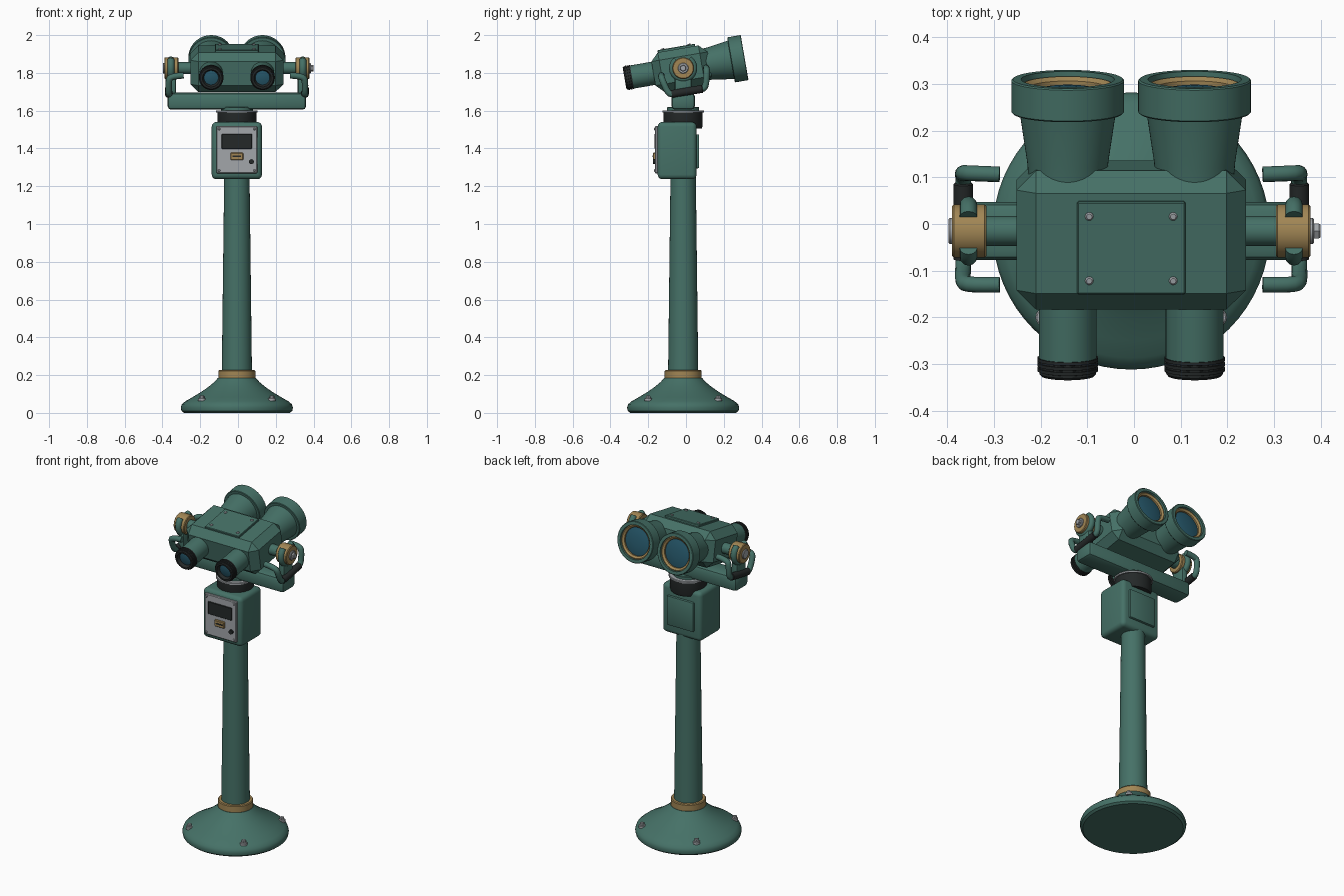
import bpy, bmesh
from math import radians, sin, cos, pi
from mathutils import Matrix, Vector

if "Cube" in bpy.data.objects:
    bpy.data.objects.remove(bpy.data.objects["Cube"])


def material(name, r, g, b):
    m = bpy.data.materials.new(name)
    m.diffuse_color = (r, g, b, 1)
    m.use_nodes = True
    m.node_tree.nodes["Principled BSDF"].inputs["Base Color"].default_value = m.diffuse_color
    return m


GREEN = material("green_paint", 0.06, 0.165, 0.135)
BRASS = material("brass", 0.36, 0.24, 0.09)
BLACK = material("black_rubber", 0.018, 0.022, 0.022)
STEEL = material("steel", 0.36, 0.38, 0.4)
GLASS = material("blue_glass", 0.02, 0.1, 0.15)

T = Matrix.Translation
STAND = T((-0.006, -0.015, 0))                                   # column axis frame
HEAD = STAND @ T((0, 0, 1.825)) @ Matrix.Rotation(radians(9.8), 4, 'X')  # tilted head frame
TO_Y = Matrix.Rotation(-pi / 2, 4, 'X')                          # lathe axis z -> +y


def to_x(s):
    return Matrix.Rotation(s * pi / 2, 4, 'Y')                   # lathe axis z -> +-x


def finish(name, bm, mat, M):
    bmesh.ops.remove_doubles(bm, verts=bm.verts, dist=1e-5)
    bmesh.ops.recalc_face_normals(bm, faces=bm.faces)
    bm.transform(M)
    me = bpy.data.meshes.new(name)
    bm.to_mesh(me)
    bm.free()
    me.materials.append(mat)
    ob = bpy.data.objects.new(name, me)
    bpy.context.collection.objects.link(ob)
    return ob


def lathe(name, profile, mat, M=STAND, seg=48):
    bm = bmesh.new()
    vs = [bm.verts.new((r, 0, z)) for r, z in profile]
    es = [bm.edges.new(p) for p in zip(vs, vs[1:])]
    bmesh.ops.spin(bm, geom=vs + es, cent=(0, 0, 0), axis=(0, 0, 1),
                   angle=2 * pi, steps=seg, use_duplicate=False)
    return finish(name, bm, mat, M)


def disc(name, r, z0, z1, mat, M=STAND, seg=32, c=0.003):
    return lathe(name, [(0, z0), (r, z0), (r, z1 - c), (r - c, z1), (0, z1)], mat, M, seg)


def box(name, lo, hi, mat, M=STAND, bevel=0.0, seg=1):
    bm = bmesh.new()
    bmesh.ops.create_cube(bm, size=1)
    lo, hi = Vector(lo), Vector(hi)
    for v in bm.verts:
        v.co = Vector([lo[i] + (hi[i] - lo[i]) * (v.co[i] + 0.5) for i in range(3)])
    if bevel:
        bmesh.ops.bevel(bm, geom=bm.edges[:], offset=bevel, segments=seg,
                        profile=0.5, affect='EDGES')
    return finish(name, bm, mat, M)


def pipe(name, pts, radius, mat, M):
    cu = bpy.data.curves.new(name + "_path", 'CURVE')
    cu.dimensions = '3D'
    cu.bevel_depth, cu.bevel_resolution, cu.use_fill_caps = radius, 4, True
    cu.resolution_u = 4
    sp = cu.splines.new('NURBS')
    sp.points.add(len(pts) - 1)
    for p, co in zip(sp.points, pts):
        p.co = (*co, 1)
    sp.order_u, sp.use_endpoint_u = 3, True
    tmp = bpy.data.objects.new(name + "_tmp", cu)
    bpy.context.collection.objects.link(tmp)
    me = bpy.data.meshes.new_from_object(tmp.evaluated_get(bpy.context.evaluated_depsgraph_get()))
    bpy.data.objects.remove(tmp)
    bm = bmesh.new()
    bm.from_mesh(me)
    return finish(name, bm, mat, M)


# Flared base, collar and tapered column
lathe("base", [(0, 0), (0.28, 0), (0.293, 0.01), (0.297, 0.028), (0.291, 0.046), (0.272, 0.062),
               (0.235, 0.083), (0.19, 0.11), (0.15, 0.138), (0.12, 0.163), (0.1, 0.185), (0, 0.185)],
      GREEN, seg=64)
lathe("base_collar", [(0, 0.178), (0.094, 0.178), (0.098, 0.182), (0.098, 0.221),
                      (0.094, 0.226), (0, 0.226)], BRASS)
lathe("column", [(0, 0.2), (0.08, 0.2), (0.067, 1.26), (0, 1.26)], GREEN)
for i in range(4):
    a = pi / 4 + i * pi / 2
    B = STAND @ T((0.262 * cos(a), 0.262 * sin(a), 0.062))
    disc("base_bolt_washer", 0.02, 0, 0.016, STEEL, B, 16)
    disc("base_bolt", 0.013, 0.01, 0.03, STEEL, B, 6)

# Coin box with front plate, window, slot and back hatch
box("coin_box", (-0.133, -0.135, 1.237), (0.133, 0.071, 1.54), GREEN, bevel=0.025, seg=4)
box("back_hatch", (-0.09, 0.06, 1.295), (0.09, 0.085, 1.475), GREEN, bevel=0.006, seg=2)
box("front_plate", (-0.108, -0.149, 1.268), (0.108, -0.13, 1.518), STEEL, bevel=0.004)
box("window", (-0.081, -0.153, 1.398), (0.081, -0.14, 1.476), BLACK, bevel=0.003)
box("coin_slot", (-0.034, -0.16, 1.338), (0.034, -0.14, 1.378), BRASS, bevel=0.004)
box("slot_slit", (-0.022, -0.162, 1.354), (0.022, -0.15, 1.362), BLACK)
disc("lock", 0.013, -0.16, -0.14, BLACK, STAND @ T((0.077, 0, 1.33)) @ TO_Y, 20, 0)
for x in (-0.094, 0.094):
    for z in (1.283, 1.503):
        disc("plate_screw", 0.007, 0.14, 0.154, STEEL,
             STAND @ T((x, 0, z)) @ Matrix.Rotation(pi / 2, 4, 'X'), 12)

# Swivel neck and yoke crossbar
lathe("swivel_neck", [(0, 1.505), (0.098, 1.505), (0.103, 1.52), (0.103, 1.592), (0, 1.592)], BLACK)
disc("swivel_washer", 0.11, 1.59, 1.602, STEEL, seg=48)
disc("yoke_hub", 0.085, 1.6, 1.62, GREEN)
box("yoke_crossbar", (-0.367, -0.062, 1.605), (0.367, 0.062, 1.695), GREEN, bevel=0.02, seg=2)

# Head body with chamfered edges and top plate
box("head_body", (-0.246, -0.16, -0.108), (0.246, 0.142, 0.105), GREEN, HEAD, bevel=0.042)
box("top_plate", (-0.116, -0.118, 0.1), (0.116, 0.083, 0.117), GREEN, HEAD, bevel=0.003)
for x in (-0.09, 0.09):
    for y in (-0.088, 0.052):
        disc("top_screw", 0.009, 0.11, 0.122, STEEL, HEAD @ T((x, y, 0)), 12)

for s in (-1, 1):
    side = "left" if s < 0 else "right"
    # Objective tubes and eyepieces
    L = HEAD @ T((s * 0.136, 0, 0)) @ TO_Y
    lathe(side + "_objective", [(0, 0.11), (0.084, 0.11), (0.087, 0.15), (0.103, 0.257),
          (0.118, 0.257), (0.121, 0.26), (0.121, 0.327), (0.118, 0.33), (0.1, 0.33),
          (0.098, 0.3), (0, 0.3)], GREEN, L)
    lathe(side + "_objective_ring", [(0.099, 0.298), (0.099, 0.318), (0.094, 0.32),
          (0.083, 0.312), (0.083, 0.298), (0.099, 0.298)], BRASS, L)
    lathe(side + "_objective_lens", [(0.085, 0.302), (0.06, 0.308), (0.03, 0.311), (0, 0.312)], GLASS, L)
    lathe(side + "_eyepiece", [(0, -0.13), (0.062, -0.13), (0.062, -0.28), (0, -0.28)], GREEN, L)
    ribs = [p for i in range(3) for p in ((0.065, -0.275 - 0.011 * i), (0.065, -0.282 - 0.011 * i),
                                          (0.061, -0.283 - 0.011 * i), (0.061, -0.286 - 0.011 * i))]
    lathe(side + "_eyecup", [(0, -0.275)] + ribs + [(0.061, -0.31), (0.057, -0.315), (0.046, -0.315),
          (0.037, -0.296), (0, -0.296)], BLACK, L)
    lathe(side + "_eye_lens", [(0.038, -0.298), (0.02, -0.302), (0, -0.303)], GLASS, L)

    # Brass pivot, axle and bolt
    P = STAND @ T((0, 0, 1.825)) @ to_x(s)
    disc(side + "_axle", 0.032, 0.2, 0.34, GREEN, P)
    lathe(side + "_pivot", [(0, 0.31), (0.053, 0.31), (0.057, 0.314), (0.057, 0.38),
          (0.053, 0.384), (0, 0.384)], BRASS, P)
    disc(side + "_pivot_washer", 0.028, 0.38, 0.392, STEEL, P, 24)
    if s > 0:
        disc("right_pivot_bolt", 0.018, 0.388, 0.406, STEEL, P, 6)

    # Yoke arm with open clip around the pivot
    box(side + "_yoke_arm", (s * 0.342 - 0.02, -0.045, 1.67), (s * 0.342 + 0.02, 0.045, 1.8),
        GREEN, bevel=0.012, seg=2)
    arc = [radians(58 - a) for a in range(0, 297, 18)]
    pipe(side + "_pivot_clip", [(s * 0.349, 0.056 * cos(a), 1.825 + 0.056 * sin(a)) for a in arc],
         0.019, GREEN, STAND)

    # Bent handle with rubber grip
    half = [(0.282, 0.12, -0.018), (0.35, 0.122, -0.022), (0.362, 0.118, -0.05),
            (0.36, 0.1, -0.122), (0.36, 0.07, -0.127)]
    path = half + [(x, -y, z) for x, y, z in reversed(half)]
    pipe(side + "_handle", [(s * x, y, z) for x, y, z in path], 0.017, GREEN, HEAD)
    disc(side + "_grip", 0.021, -0.083, 0.083, BLACK, HEAD @ T((s * 0.36, 0, -0.125)) @ TO_Y, 24)

# Smooth shading with sharp edges kept
meshes = [o for o in bpy.data.objects if o.type == 'MESH']
for o in meshes:
    o.select_set(True)
bpy.context.view_layer.objects.active = meshes[0]
bpy.ops.object.shade_smooth_by_angle(angle=radians(32))
